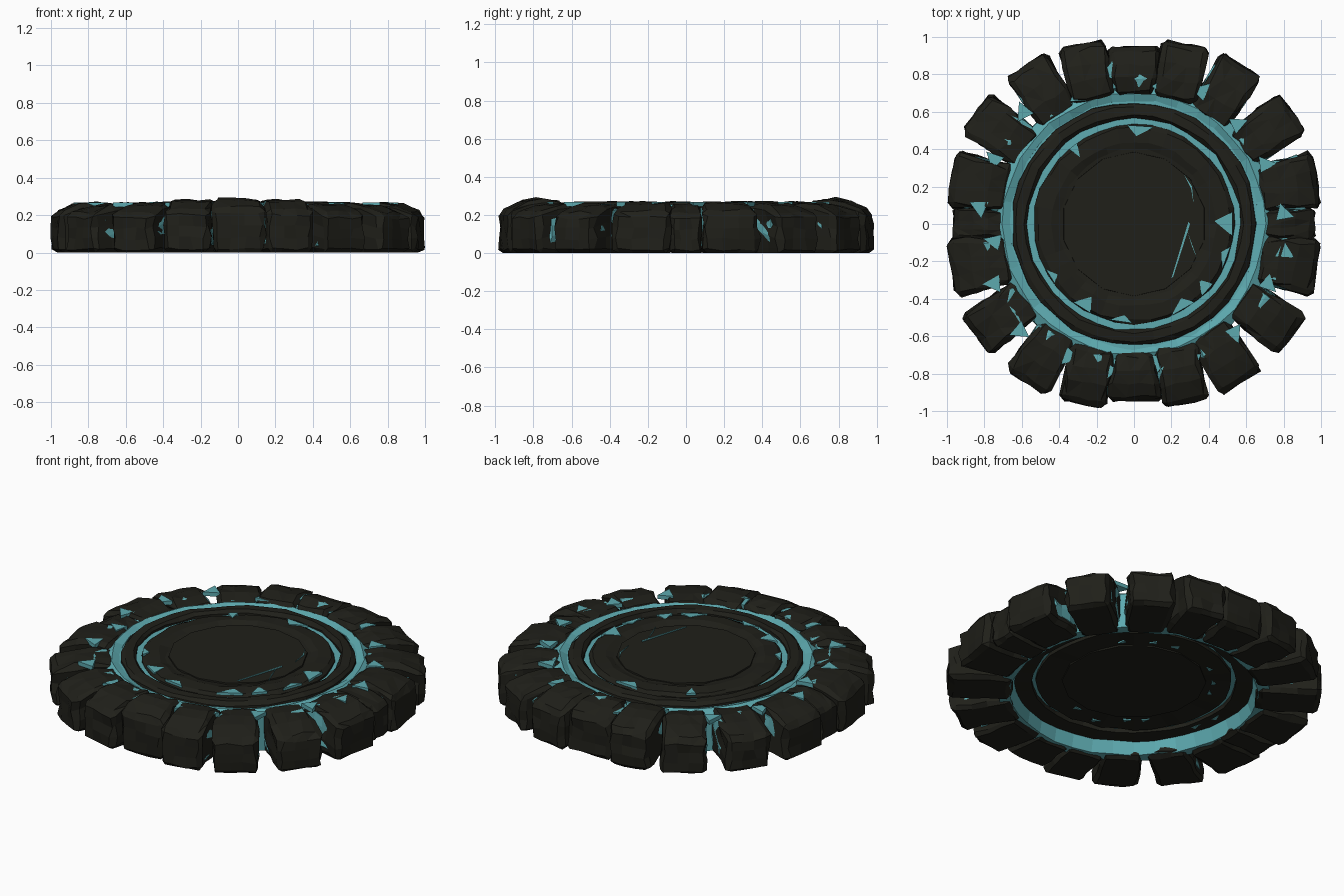
import bpy, bmesh, math, random
from mathutils import Vector, Matrix

if "Cube" in bpy.data.objects:
    bpy.data.objects.remove(bpy.data.objects["Cube"])

random.seed(7)


def material(name, rgb):
    m = bpy.data.materials.new(name)
    m.diffuse_color = (*rgb, 1)
    m.use_nodes = True
    m.node_tree.nodes["Principled BSDF"].inputs["Base Color"].default_value = m.diffuse_color
    return m


STONE = material("dark_stone", (0.014, 0.014, 0.010))
GLOW = material("teal_glow", (0.11, 0.40, 0.43))


def finish(bm, name, mat):
    bmesh.ops.recalc_face_normals(bm, faces=bm.faces)
    me = bpy.data.meshes.new(name)
    bm.to_mesh(me)
    bm.free()
    me.materials.append(mat)
    ob = bpy.data.objects.new(name, me)
    bpy.context.collection.objects.link(ob)
    return ob


def polar(r, deg):
    return r * math.cos(math.radians(deg)), r * math.sin(math.radians(deg))


def lathe(name, profile, mat, sides=36, jr=0.007, jz=0.005):
    """Closed (r, z) profile spun about z, roughened slightly."""
    bm = bmesh.new()
    rings = []
    for i in range(sides):
        ring = []
        for r, z in profile:
            x, y = polar(r + random.uniform(-jr, jr), 360 * i / sides)
            ring.append(bm.verts.new((x, y, z + random.uniform(-jz, jz))))
        rings.append(ring)
    n = len(profile)
    for i in range(sides):
        p, q = rings[i], rings[(i + 1) % sides]
        for j in range(n):
            k = (j + 1) % n
            bm.faces.new((p[j], q[j], q[k], p[k]))
    return finish(bm, name, mat)


def slab(name, r, z0, z1, sides, mat):
    bm = bmesh.new()
    bmesh.ops.create_cone(bm, cap_ends=True, segments=sides, radius1=r, radius2=r - 0.015,
                          depth=z1 - z0, matrix=Matrix.Translation((0, 0, (z0 + z1) / 2)))
    return finish(bm, name, mat)


def block(name, angle, facing, r0, r1, w0, w1, top, mat, z0=0.0, jit=0.012, bevel=0.022):
    """Rough hewn rim block: tapered box, sloped top, bevelled and jittered."""
    bm = bmesh.new()
    bmesh.ops.create_cube(bm, size=1)
    bmesh.ops.bevel(bm, geom=bm.edges[:], offset=bevel * 4, segments=1, affect='EDGES')
    bmesh.ops.subdivide_edges(bm, edges=[e for e in bm.edges if e.calc_length() > 0.5],
                              cuts=2, use_grid_fill=True)
    mid = (r0 + r1) / 2
    for v in bm.verts:
        t, s, h = v.co.x + 0.5, v.co.y, v.co.z + 0.5
        width = w0 + (w1 - w0) * t
        crest = top + 0.03 * (1 - abs(t - 0.35) / 0.65) - 0.03 * max(0, t - 0.7) / 0.3
        x = r0 + (r1 - r0) * t + random.uniform(-jit, jit) * 0.7
        y = s * width + random.uniform(-jit, jit)
        z = z0 + (crest - z0) * h
        if h > 0.02:
            z += random.uniform(-jit, jit) * 0.6
        v.co = (x - mid, y, z)
    bmesh.ops.triangulate(bm, faces=[f for f in bm.faces if f.normal.z > 0.3])
    c = Vector((mid * math.cos(angle), mid * math.sin(angle), 0))
    bm.transform(Matrix.Translation(c) @ Matrix.Rotation(facing, 4, 'Z'))
    return finish(bm, name, mat)


def shard(bm, pts, z, thick):
    """Thin teal chip lying on a surface."""
    lo = [bm.verts.new((x, y, z - thick)) for x, y in pts]
    hi = [bm.verts.new((x, y, z + thick)) for x, y in pts]
    bm.faces.new(hi)
    bm.faces.new(lo[::-1])
    for i in range(len(pts)):
        j = (i + 1) % len(pts)
        bm.faces.new((lo[i], lo[j], hi[j], hi[i]))


# Rim: 20 blocks, mirrored into four quadrants, each around a teal core
# (angle, facing, inner r, outer r, inner width, outer width, top)
QUADRANT = [(14.5, 9, 0.69, 1.005, 0.24, 0.31, 0.240),
            (35, 36, 0.68, 1.035, 0.22, 0.26, 0.232),
            (55.5, 57, 0.68, 1.025, 0.22, 0.26, 0.234),
            (73, 79, 0.69, 1.00, 0.23, 0.25, 0.252)]
rim = []
for sx, sy in ((1, 1), (-1, 1), (-1, -1), (1, -1)):
    for a, f, *dims in QUADRANT:
        def mirrored(d):
            d = math.radians(d)
            return math.atan2(sy * math.sin(d), sx * math.cos(d))
        rim.append((mirrored(a), mirrored(f), *dims))
for k in range(4):
    a = math.radians(90 * k)
    if k % 2:
        rim.append((a, a, 0.69, 0.945, 0.20, 0.29, 0.26))
    else:
        rim.append((a, a, 0.68, 0.965, 0.15, 0.17, 0.225))
for i, (a, f, r0, r1, w0, w1, top) in enumerate(rim):
    block(f"rim_block_{i:02d}", a, f, r0, r1, w0, w1, top, STONE)
    block(f"rim_core_{i:02d}", a, f, r0 + 0.01, r1 - 0.05, w0 + 0.002, w1 - 0.022, top - 0.008,
          GLOW, z0=0.02, jit=0.012, bevel=0.03)

# Teal wall behind the blocks and teal bed under the grooves
lathe("glow_wall", [(0.685, 0.015), (0.75, 0.015), (0.75, 0.225), (0.70, 0.252),
                    (0.66, 0.238), (0.66, 0.10)], GLOW)
lathe("glow_bed", [(0.46, 0.115), (0.69, 0.115), (0.69, 0.237), (0.46, 0.237)], GLOW)

# Stone ring between the two teal grooves
lathe("middle_ring", [(0.568, 0.09), (0.665, 0.09), (0.65, 0.248), (0.63, 0.266),
                      (0.583, 0.268), (0.568, 0.25)], STONE)

# Central platform with a stepped border
lathe("platform_border", [(0.34, 0.10), (0.54, 0.095), (0.535, 0.245), (0.515, 0.262),
                          (0.44, 0.268), (0.40, 0.256), (0.34, 0.25)], STONE)
slab("platform_centre", 0.40, 0.09, 0.262, 14, STONE)

# Teal cracks on the platform top, chips on its edges, the rim and the underside
bm = bmesh.new()
shard(bm, [(0.20, -0.29), (0.21, -0.28), (0.30, 0.0), (0.29, 0.01)], 0.262, 0.004)
shard(bm, [(0.27, 0.26), (0.31, 0.20), (0.32, 0.10), (0.305, 0.19)], 0.262, 0.005)
shard(bm, [(0.28, -0.02), (0.30, -0.08), (0.34, -0.19), (0.31, -0.12)], 0.262, 0.005)
for deg, depth, span in ((0, 0.10, 7), (86, 0.06, 8), (128, 0.07, 3), (238, 0.08, 6), (262, 0.04, 7),
                         (300, 0.06, 8), (318, 0.07, 5), (340, 0.04, 7), (212, 0.04, 5)):
    shard(bm, [polar(0.53, deg - span), polar(0.53, deg + span),
               polar(0.53 - depth, deg + span * 0.3)], 0.262, 0.007)
for deg in (6, 24, 45, 66, 81, 99, 116, 137, 156, 174, 187, 206, 225, 245, 261, 280, 296, 315, 336, 352):
    r, d = random.uniform(0.70, 0.80), deg + random.uniform(-2, 2)
    shard(bm, [polar(r, d - 3.5), polar(r + 0.03, d + 3), polar(r + 0.10, d - 2.5)], 0.255, 0.012)
for i in range(18):
    d, r = i * 20 + random.uniform(-5, 5), random.choice((0.43, 0.48, 0.60))
    shard(bm, [polar(r, d - 3), polar(r, d + 3), polar(r + 0.025, d + 2)], 0.097, 0.006)
finish(bm, "glow_cracks", GLOW)
